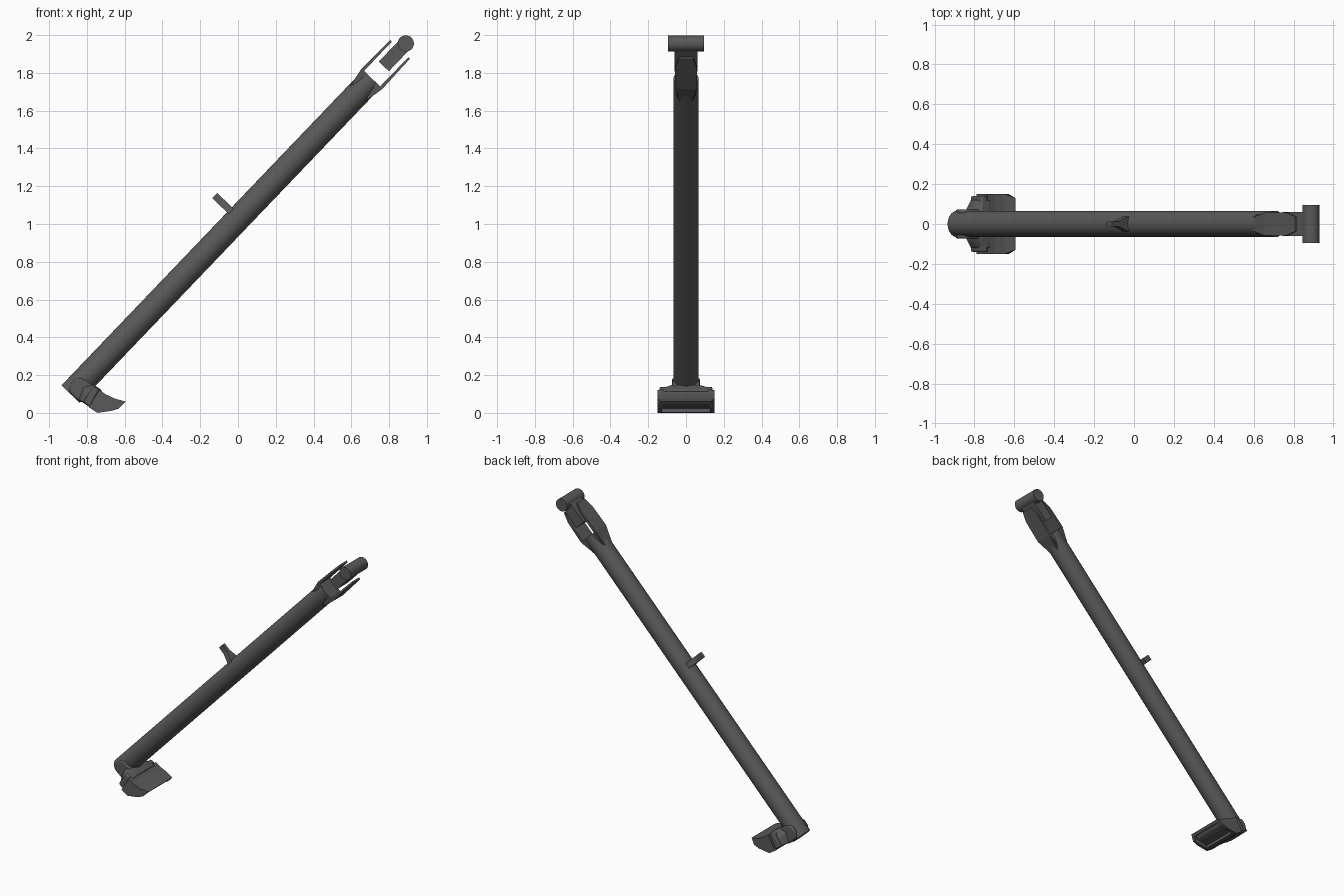
import bpy, bmesh, math
from mathutils import Matrix, Vector

if "Cube" in bpy.data.objects:
    bpy.data.objects.remove(bpy.data.objects["Cube"])

mat = bpy.data.materials.new("dark grey metal")
mat.diffuse_color = (0.1, 0.1, 0.1, 1)
mat.use_nodes = True
mat.node_tree.nodes["Principled BSDF"].inputs["Base Color"].default_value = mat.diffuse_color

# Strut frame: local x runs up the tube, y sideways, z out of the tube's upper side
ANG = math.radians(46.27)
STRUT = Matrix.Translation((-0.887, 0, 0.1)) @ Matrix.Rotation(-ANG, 4, 'Y')
WORLD = Matrix.Identity(4)


def finish(name, bm, matrix=WORLD, smooth=False, bevel=0):
    bmesh.ops.recalc_face_normals(bm, faces=bm.faces)
    me = bpy.data.meshes.new(name)
    bm.to_mesh(me)
    bm.free()
    me.transform(matrix)
    me.materials.append(mat)
    ob = bpy.data.objects.new(name, me)
    bpy.context.collection.objects.link(ob)
    if bevel:
        m = ob.modifiers.new("soft edges", 'BEVEL')
        m.width, m.segments, m.limit_method = bevel, 2, 'ANGLE'
    if smooth:
        bpy.ops.object.select_all(action='DESELECT')
        ob.select_set(True)
        bpy.context.view_layer.objects.active = ob
        bpy.ops.object.shade_smooth_by_angle(angle=math.radians(35))
    return ob


def skin(bm, rings):
    """Join closed rings of points into a capped solid."""
    vs = [[bm.verts.new(p) for p in r] for r in rings]
    n = len(vs[0])
    for a, b in zip(vs, vs[1:]):
        for i in range(n):
            bm.faces.new((a[i], a[(i + 1) % n], b[(i + 1) % n], b[i]))
    bm.faces.new(vs[0][::-1])
    bm.faces.new(vs[-1])
    return vs


def rect(u, y, lo, hi):
    return [(u, -y, lo), (u, y, lo), (u, y, hi), (u, -y, hi)]


def prism(name, profile, half, matrix=WORLD, bevel=0):
    """Side profile (x, z) extruded across y."""
    bm = bmesh.new()
    skin(bm, [[(x, s * half, z) for x, z in profile] for s in (-1, 1)])
    return finish(name, bm, matrix, bevel > 0, bevel)


def circle(u, r, n=32):
    return [(u, r * math.cos(2 * math.pi * i / n), r * math.sin(2 * math.pi * i / n))
            for i in range(n)]


# Main tube, ending at the floor of the fork slot
bm = bmesh.new()
skin(bm, [circle(0, 0.066), circle(2.31, 0.066)])
finish("main_tube", bm, STRUT, True)

# Fork root block filling the tube out to the plates
bm = bmesh.new()
skin(bm, [rect(2.19, 0.04, -0.045, 0.045), rect(2.31, 0.058, -0.068, 0.068)])
finish("fork_root", bm, STRUT)

# Two fork plates
for side, label in ((1, "upper"), (-1, "lower")):
    bm = bmesh.new()
    stations = [(2.18, 0.030, 0.040, 0.054), (2.31, 0.058, 0.059, 0.077),
                (2.46, 0.058, 0.060, 0.073), (2.525, 0.038, 0.060, 0.072)]
    skin(bm, [rect(u, y, side * a, side * b) for u, y, a, b in stations])
    finish("fork_plate_" + label, bm, STRUT)

# Pivot lug and cross pin
bm = bmesh.new()
skin(bm, [rect(2.40, 0.06, -0.037, 0.037), rect(2.56, 0.06, -0.037, 0.037)])
finish("pivot_lug", bm, STRUT)
bm = bmesh.new()
bmesh.ops.create_cone(bm, cap_ends=True, segments=32, radius1=0.043, radius2=0.043, depth=0.19)
finish("pivot_pin", bm, STRUT @ Matrix.Translation((2.568, 0, 0))
       @ Matrix.Rotation(math.pi / 2, 4, 'X'), True)

# Small spring tab half way up, flared at its base
bm = bmesh.new()
skin(bm, [[(1.268, -y, v), (1.306, -y, v), (1.306, y, v), (1.268, y, v)]
          for v, y in ((0.045, 0.04), (0.07, 0.034), (0.125, 0.013), (0.175, 0.013))])
finish("spring_tab", bm, STRUT)

# Foot collar round the tube end
prism("foot_collar", [(-0.895, 0.115), (-0.885, 0.155), (-0.86, 0.183), (-0.825, 0.183),
                      (-0.78, 0.155), (-0.755, 0.11), (-0.79, 0.05), (-0.84, 0.06)],
      0.073, bevel=0.008)

# Neck spreading out from the collar to the pad
bm = bmesh.new()
neck = [(-0.845, 0.07), (-0.815, 0.14), (-0.765, 0.15), (-0.72, 0.12), (-0.77, 0.02)]
low = [(-0.82, 0.06), (-0.80, 0.10), (-0.76, 0.135), (-0.72, 0.115), (-0.77, 0.02)]
skin(bm, [[(x, y, z) for x, z in p]
          for y, p in ((-0.12, low), (-0.07, neck), (0.07, neck), (0.12, low))])
finish("foot_neck", bm, smooth=True, bevel=0.006)

# Raised rib across the heel of the foot
prism("foot_rib", [(-0.82, 0.06), (-0.765, 0.14), (-0.735, 0.125), (-0.785, 0.03)],
      0.14, bevel=0.008)

# Foot pad with a hollow underside
bm = bmesh.new()
pad = [(-0.79, 0.03), (-0.735, 0.122), (-0.70, 0.098), (-0.65, 0.075), (-0.595, 0.06),
       (-0.627, 0.027), (-0.664, 0.012), (-0.744, 0.0)]
skin(bm, [[(x, s * (0.13 if x > -0.6 else 0.15), z) for x, z in pad] for s in (-1, 1)])
bmesh.ops.recalc_face_normals(bm, faces=bm.faces)
under = [f for f in bm.faces if f.normal.z < -0.5 and f.normal.x > 0]
bmesh.ops.inset_region(bm, faces=under, thickness=0.022, use_even_offset=True)
inner = [f for f in under if f.is_valid]
bmesh.ops.inset_region(bm, faces=inner, thickness=0.002, depth=-0.02, use_even_offset=True)
finish("foot_pad", bm)
